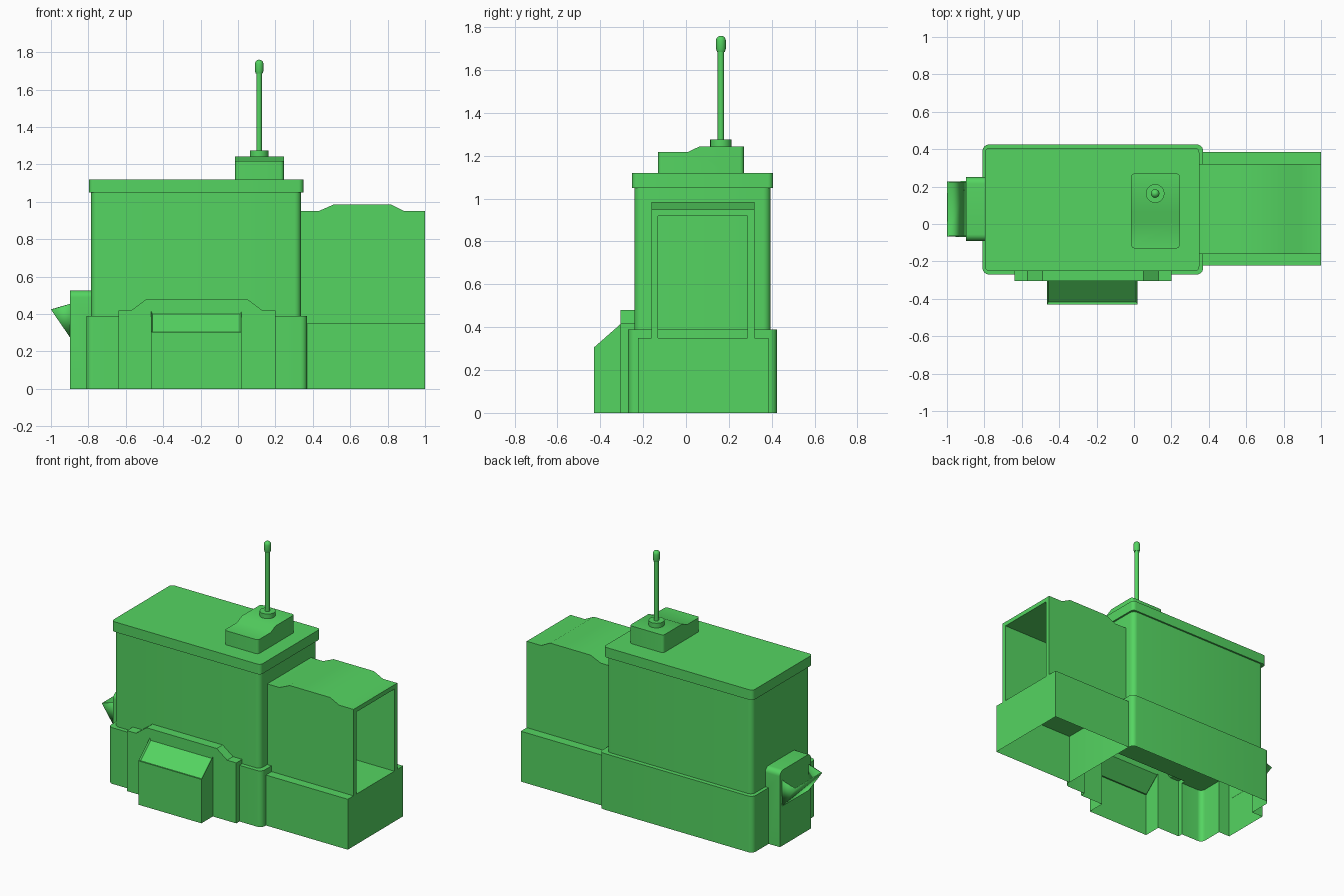
import bpy, bmesh, math
from mathutils import Vector

cube = bpy.data.objects.get("Cube")
if cube:
    bpy.data.objects.remove(cube, do_unlink=True)

green = bpy.data.materials.new("leaf green")
green.use_nodes = True
GREEN = (0.09, 0.66, 0.12, 1)
green.diffuse_color = GREEN
green.node_tree.nodes["Principled BSDF"].inputs["Base Color"].default_value = GREEN
parts = []


def finish(name, bm):
    bmesh.ops.recalc_face_normals(bm, faces=bm.faces)
    mesh = bpy.data.meshes.new(name)
    bm.to_mesh(mesh)
    bm.free()
    mesh.materials.append(green)
    obj = bpy.data.objects.new(name, mesh)
    bpy.context.collection.objects.link(obj)
    parts.append(obj)
    return obj


def prism(name, points, axis, lo, hi):
    """Extrude a 2D outline along the given axis from lo to hi."""
    place = {"x": lambda a, b, t: (t, a, b),
             "y": lambda a, b, t: (a, t, b),
             "z": lambda a, b, t: (a, b, t)}[axis]
    bm = bmesh.new()
    face = bm.faces.new([bm.verts.new(place(a, b, lo)) for a, b in points])
    extruded = bmesh.ops.extrude_face_region(bm, geom=[face], use_keep_orig=True)["geom"]
    move = Vector(place(0, 0, hi - lo))
    bmesh.ops.translate(bm, vec=move, verts=[v for v in extruded if isinstance(v, bmesh.types.BMVert)])
    return finish(name, bm)


def rounded(x0, x1, y0, y1, r, steps=6):
    """Outline of a rectangle with rounded corners."""
    centres = [(x1 - r, y1 - r), (x0 + r, y1 - r), (x0 + r, y0 + r), (x1 - r, y0 + r)]
    return [(cx + r * math.cos(math.pi / 2 * (q + i / steps)),
             cy + r * math.sin(math.pi / 2 * (q + i / steps)))
            for q, (cx, cy) in enumerate(centres) for i in range(steps + 1)]


def rect(a0, a1, b0, b1):
    return [(a0, b0), (a1, b0), (a1, b1), (a0, b1)]


def boolean(obj, other, operation):
    mod = obj.modifiers.new("cut", "BOOLEAN")
    mod.object, mod.operation, mod.solver = other, operation, "EXACT"
    graph = bpy.context.evaluated_depsgraph_get()
    mesh = bpy.data.meshes.new_from_object(obj.evaluated_get(graph))
    obj.modifiers.clear()
    obj.data = mesh
    parts.remove(other)
    bpy.data.objects.remove(other, do_unlink=True)


def remove_faces(obj, rule):
    bm = bmesh.new()
    bm.from_mesh(obj.data)
    bmesh.ops.delete(bm, geom=[f for f in bm.faces if rule(f)], context="FACES")
    bm.to_mesh(obj.data)
    bm.free()


def is_bottom(f):
    return abs(f.normal.z) > 0.9 and f.calc_center_median().z < 0.01


# Hollow base: main plinth joined with front panel, front bin and side housing
base = prism("main_base", rounded(-0.81, 0.37, -0.27, 0.425, 0.035), "z", 0, 0.39)
panel = prism("front_panel", [(-0.64, 0), (0.2, 0), (0.2, 0.42), (0.13, 0.42), (0.05, 0.48),
                              (-0.49, 0.48), (-0.57, 0.42), (-0.64, 0.42)], "y", -0.305, -0.24)
front_bin = prism("front_bin", [(-0.43, 0), (-0.43, 0.305), (-0.305, 0.415),
                                (-0.26, 0.415), (-0.26, 0)], "x", -0.465, 0.02)
bm = bmesh.new()
bm.from_mesh(front_bin.data)
slope = [f for f in bm.faces if f.normal.z > 0.3 and f.normal.y < -0.3]
bmesh.ops.inset_region(bm, faces=slope, thickness=0.012, depth=0)
bmesh.ops.translate(bm, verts=slope[0].verts, vec=(0, 0.007, -0.008))
bm.to_mesh(front_bin.data)
bm.free()
r = 0.035
arc = [(r * math.cos(math.pi / 2 * i / 6), r * math.sin(math.pi / 2 * i / 6)) for i in range(7)]
housing_outline = [(-0.09, 0), (0.25, 0)]
housing_outline += [(0.25 - r + a, 0.525 - r + b) for a, b in arc]
housing_outline += [(-0.09 + r - a, 0.525 - r + b) for a, b in reversed(arc)]
housing = prism("side_housing", housing_outline, "x", -0.897, -0.785)
for piece in (panel, front_bin, housing):
    boolean(base, piece, "UNION")
remove_faces(base, is_bottom)

# Upper body and lid
prism("upper_body", rounded(-0.785, 0.337, -0.24, 0.395, 0.035), "z", 0.39, 1.05)
prism("lid", rounded(-0.797, 0.349, -0.252, 0.407, 0.025), "z", 1.05, 1.12)

# Side tunnel: open-bottomed block with a hollow hood on top
block = prism("tunnel_base", rect(-0.223, 0.385, 0, 0.35), "x", 0.37, 1)
remove_faces(block, lambda f: is_bottom(f) or f.calc_center_median().x < 0.38)
hood = prism("tunnel_hood", [(0.337, 0.35), (1, 0.35), (1, 0.95), (0.89, 0.95), (0.82, 0.985),
                             (0.51, 0.985), (0.43, 0.95), (0.337, 0.95)], "y", -0.16, 0.32)
cutter = prism("tunnel_cutter", rect(-0.13, 0.288, 0.3, 0.92), "x", 0.3, 1.1)
cutter.hide_render = True
boolean(hood, cutter, "DIFFERENCE")

# Open chute on the side housing: sloped tray with two triangular cheeks
bm = bmesh.new()
near, far = [[bm.verts.new(p) for p in ((-0.897, y, 0.455), (-0.997, y, 0.425), (-0.897, y, 0.28))]
             for y in (-0.065, 0.225)]
bm.faces.new(near)
bm.faces.new(far)
bm.faces.new((near[1], near[2], far[2], far[1]))
chute = finish("side_chute", bm)
thick = chute.modifiers.new("thickness", "SOLIDIFY")
thick.thickness, thick.offset = 0.008, 0

# Roof unit with stepped top and softened edges
unit = prism("roof_unit", [(-0.13, 1.12), (0.27, 1.12), (0.27, 1.243), (0.062, 1.243),
                           (0.01, 1.218), (-0.13, 1.218)], "x", -0.015, 0.245)
bm = bmesh.new()
bm.from_mesh(unit.data)
uprights = [e for e in bm.edges if abs(e.verts[0].co.z - e.verts[1].co.z) > 0.05]
bmesh.ops.bevel(bm, geom=uprights, offset=0.018, segments=4, profile=0.5, affect="EDGES")
bm.to_mesh(unit.data)
bm.free()


# Antenna: collar, rod and rounded tip turned on one axis
def turned(name, profile, sides=20):
    bm = bmesh.new()
    verts = [bm.verts.new((0.113 + rad, 0.163, z)) for rad, z in profile]
    edges = [bm.edges.new(pair) for pair in zip(verts, verts[1:])]
    bmesh.ops.spin(bm, geom=verts + edges, cent=(0.113, 0.163, 0), axis=(0, 0, 1),
                   angle=math.tau, steps=sides)
    bmesh.ops.remove_doubles(bm, verts=bm.verts, dist=0.0001)
    finish(name, bm)


turned("antenna_collar", [(0, 1.243), (0.05, 1.243), (0.05, 1.275), (0, 1.275)])
turned("antenna_rod", [(0.015, 1.275), (0.015, 1.69)])
tip = [(0, 1.685), (0.018, 1.685), (0.023, 1.7)]
tip += [(0.023 * math.cos(math.pi / 2 * i / 5), 1.737 + 0.023 * math.sin(math.pi / 2 * i / 5))
        for i in range(6)]
turned("antenna_tip", tip)

# Smooth rounded surfaces, keep hard edges
bpy.ops.object.select_all(action="DESELECT")
for obj in parts:
    obj.select_set(True)
bpy.context.view_layer.objects.active = parts[0]
bpy.ops.object.shade_smooth_by_angle(angle=math.radians(30))
